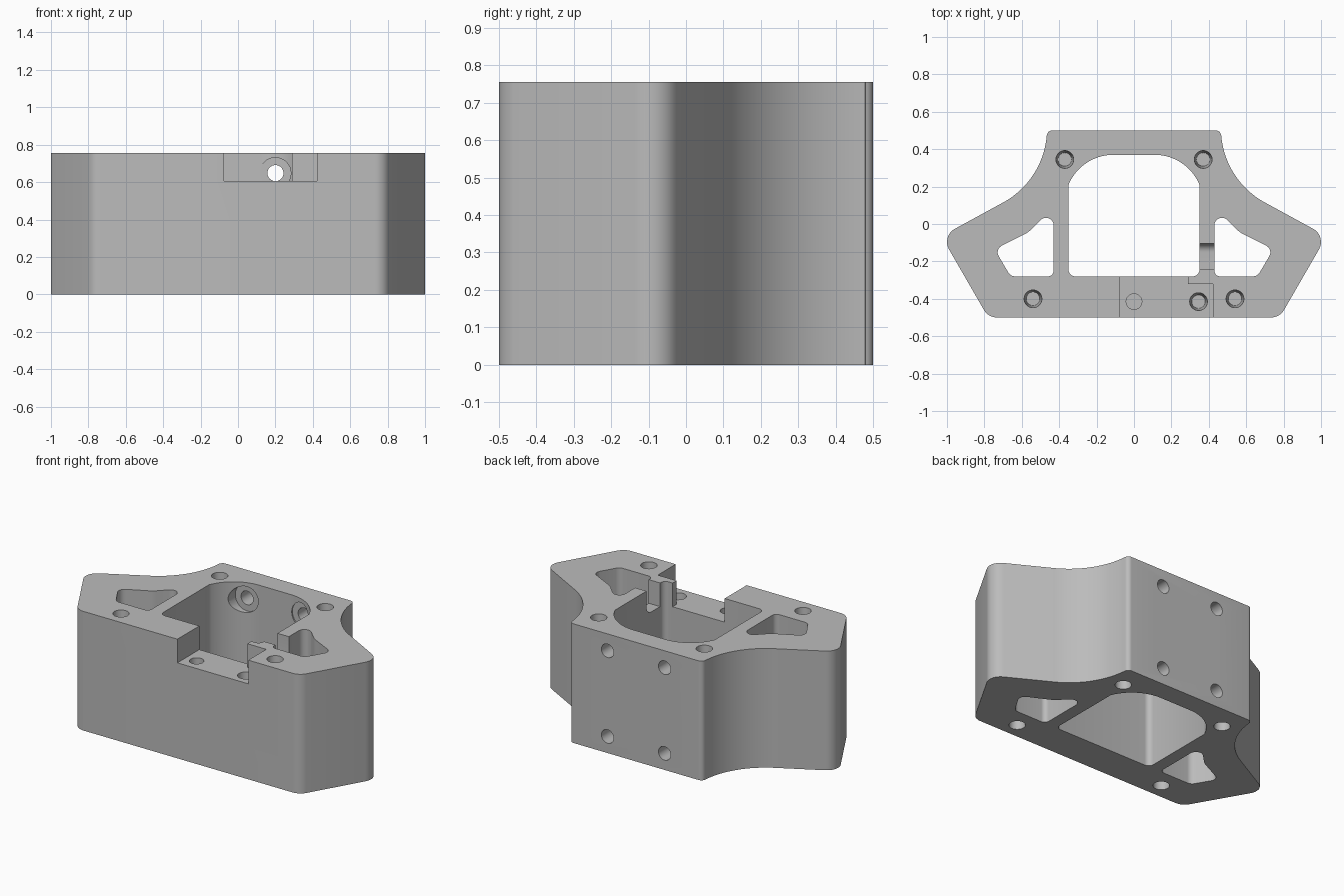
import bpy, bmesh, math
from mathutils import Vector, Matrix

H = 0.755          # body height
LEDGE = 0.605      # floor of the front recess

old = bpy.data.objects.get("Cube")
if old:
    bpy.data.objects.remove(old, do_unlink=True)

grey = bpy.data.materials.new("machined_grey")
grey.use_nodes = True
colour = (0.5, 0.5, 0.5, 1)
grey.diffuse_color = colour
grey.node_tree.nodes["Principled BSDF"].inputs["Base Color"].default_value = colour


def arc(cx, cy, r, a0, a1, n=14):
    """Points on an arc, angles in degrees."""
    steps = [math.radians(a0 + (a1 - a0) * i / n) for i in range(n + 1)]
    return [(cx + r * math.cos(a), cy + r * math.sin(a)) for a in steps]


def rounded(corners, n=8):
    """Closed outline from (x, y, radius) corners with true fillets."""
    out = []
    for i, (x, y, r) in enumerate(corners):
        p = Vector((x, y))
        if r == 0:
            out.append((x, y))
            continue
        a = (Vector(corners[i - 1][:2]) - p).normalized()
        b = (Vector(corners[(i + 1) % len(corners)][:2]) - p).normalized()
        half = a.angle(b) / 2
        c = p + (a + b).normalized() * (r / math.sin(half))
        s = p + a * (r / math.tan(half)) - c
        e = p + b * (r / math.tan(half)) - c
        turn = math.atan2(s.x * e.y - s.y * e.x, s.dot(e))
        for k in range(n + 1):
            out.append(tuple(c + Matrix.Rotation(turn * k / n, 2) @ s))
    return out


def finish(name, bm):
    bmesh.ops.recalc_face_normals(bm, faces=bm.faces)
    mesh = bpy.data.meshes.new(name)
    bm.to_mesh(mesh)
    bm.free()
    mesh.materials.append(grey)
    ob = bpy.data.objects.new(name, mesh)
    bpy.context.collection.objects.link(ob)
    return ob


def prism(name, pts, lo, hi, axis="z"):
    """Extrude an outline along z, or a (y, z) outline along x."""
    def place(u, v, w):
        return (u, v, w) if axis == "z" else (w, u, v)
    bm = bmesh.new()
    face = bm.faces.new([bm.verts.new(place(u, v, lo)) for u, v in pts])
    ext = bmesh.ops.extrude_face_region(bm, geom=[face])["geom"]
    verts = [g for g in ext if isinstance(g, bmesh.types.BMVert)]
    bmesh.ops.translate(bm, verts=verts, vec=place(0, 0, hi - lo))
    return finish(name, bm)


def drill(name, start, end, r0, r1):
    """Round cutter from start to end, with a radius at each end."""
    a, b = Vector(start), Vector(end)
    d = b - a
    rot = Vector((0, 0, 1)).rotation_difference(d).to_matrix().to_4x4()
    bm = bmesh.new()
    bmesh.ops.create_cone(bm, cap_ends=True, segments=32, radius1=r0, radius2=r1,
                          depth=d.length, matrix=Matrix.Translation((a + b) / 2) @ rot)
    return finish(name, bm)


def cut(cutter):
    bpy.context.view_layer.objects.active = body
    mod = body.modifiers.new("cut", "BOOLEAN")
    mod.operation, mod.solver, mod.object = "DIFFERENCE", "EXACT", cutter
    bpy.ops.object.modifier_apply(modifier=mod.name)
    bpy.data.objects.remove(cutter, do_unlink=True)


def mirrored(half):
    return half + [(-x, y) for x, y in reversed(half)]


# Outer block: flared sides with concave shoulders
flank = rounded([(0, -0.5, 0), (0.779, -0.5, 0.08), (1.03, -0.065, 0.08), (0.69, 0.12, 0)])[1:-1]
shoulder = arc(0.915, 0.51, 0.45, 240, 184, 20)
top_corner = arc(0.438, 0.472, 0.028, 15, 90, 6)
body = prism("bracket_body", mirrored(flank + shoulder + top_corner), 0, H)

# Arched central opening
low_corner = arc(0.315, -0.245, 0.035, 270, 360, 8)
arch = arc(0.11, 0.11, 0.26, 22.6, 90, 18)
cut(prism("central_cutter", mirrored(low_corner + arch), -0.1, H + 0.1))

# Side pockets
for s in (-1, 1):
    pocket = [(0.43, -0.28, 0.03), (0.66, -0.28, 0.045), (0.745, -0.135, 0.04),
              (0.565, -0.045, 0.15), (0.43, 0.09, 0.04)]
    cut(prism("pocket_cutter", rounded([(s * x, y, r) for x, y, r in pocket]), -0.1, H + 0.1))

# Front recess, leaving a small tab at its right rear corner
recess = [(-0.075, -0.6), (0.422, -0.6), (0.422, -0.32), (0.29, -0.32),
          (0.29, -0.2), (-0.075, -0.2)]
cut(prism("recess_cutter", recess, LEDGE, H + 0.1))

# Slot across the thin wall, with a rounded floor corner
slot = rounded([(-0.24, LEDGE, 0), (-0.105, LEDGE, 0.045), (-0.105, H + 0.1, 0),
                (-0.24, H + 0.1, 0)])
cut(prism("slot_cutter", slot, 0.32, 0.46, "x"))

# Blind tapered screw holes, top and bottom
for s in (-1, 1):
    for x, y in ((0.37, 0.345), (0.54, -0.4)):
        cut(drill("top_hole", (s * x, y, H + 0.01), (s * x, y, H - 0.25), 0.048, 0.036))
        cut(drill("bottom_hole", (s * x, y, -0.01), (s * x, y, 0.25), 0.048, 0.036))

# Holes in the recess floor
cut(drill("recess_screw_hole", (0.345, -0.415, LEDGE + 0.01), (0.345, -0.415, 0.38), 0.048, 0.036))
cut(drill("recess_pin_hole", (0, -0.415, LEDGE + 0.01), (0, -0.415, 0.45), 0.042, 0.042))

# Back wall bolt holes with counterbores from inside
for x in (-0.2, 0.2):
    for z in (0.105, 0.648):
        cut(drill("counterbore", (x, 0.1, z), (x, 0.377, z), 0.083, 0.083))
        cut(drill("bolt_hole", (x, 0.3, z), (x, 0.6, z), 0.043, 0.043))

# Smooth curved walls, crisp edges
bpy.ops.object.select_all(action="DESELECT")
body.select_set(True)
bpy.context.view_layer.objects.active = body
bpy.ops.object.shade_smooth_by_angle(angle=math.radians(25))
